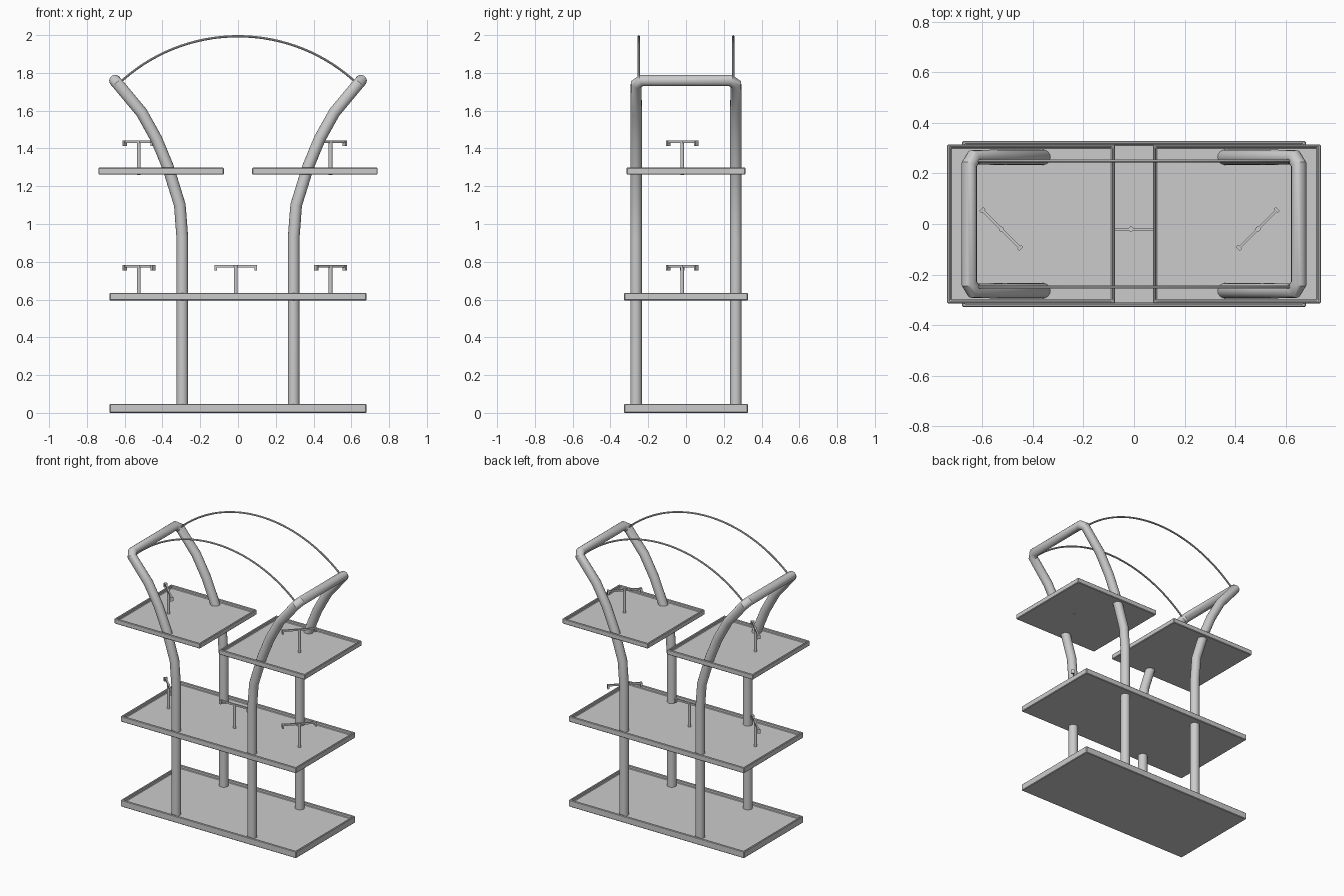
import bpy, bmesh, math
from mathutils import Matrix, Vector

if "Cube" in bpy.data.objects:
    bpy.data.objects.remove(bpy.data.objects["Cube"])


def finish(name, bm, smooth=False):
    bmesh.ops.recalc_face_normals(bm, faces=bm.faces)
    me = bpy.data.meshes.new(name)
    bm.to_mesh(me)
    bm.free()
    ob = bpy.data.objects.new(name, me)
    bpy.context.collection.objects.link(ob)
    if smooth:
        shade(ob)
    return ob


def shade(ob):
    bpy.ops.object.select_all(action='DESELECT')
    ob.select_set(True)
    bpy.context.view_layer.objects.active = ob
    bpy.ops.object.shade_smooth_by_angle(angle=math.radians(35))


def tube(name, pts, radius, res):
    # round bar swept along a polyline
    cu = bpy.data.curves.new(name, 'CURVE')
    cu.dimensions = '3D'
    cu.bevel_depth = radius
    cu.bevel_resolution = res
    cu.use_fill_caps = True
    sp = cu.splines.new('POLY')
    sp.points.add(len(pts) - 1)
    for p, co in zip(sp.points, pts):
        p.co = (*co, 1)
    ob = bpy.data.objects.new(name, cu)
    bpy.context.collection.objects.link(ob)
    bpy.ops.object.select_all(action='DESELECT')
    ob.select_set(True)
    bpy.context.view_layer.objects.active = ob
    bpy.ops.object.convert(target='MESH')
    shade(bpy.context.view_layer.objects.active)


def tray(name, cx, hx, hy, z0, z1, rim=0.018, recess=0.022):
    # shallow tray: box with inset, sunken top
    bm = bmesh.new()
    bmesh.ops.create_cube(bm, size=1, matrix=Matrix.Translation((cx, 0, (z0 + z1) / 2))
                          @ Matrix.Diagonal((2 * hx, 2 * hy, z1 - z0, 1)))
    bmesh.ops.recalc_face_normals(bm, faces=bm.faces)
    top = max(bm.faces, key=lambda f: f.calc_center_median().z)
    bmesh.ops.inset_region(bm, faces=[top], thickness=rim)
    inner = bmesh.ops.extrude_face_region(bm, geom=[top])
    bmesh.ops.translate(bm, vec=(0, 0, -recess),
                        verts=[v for v in inner['geom'] if isinstance(v, bmesh.types.BMVert)])
    if top.is_valid:
        bmesh.ops.delete(bm, geom=[top], context='FACES_ONLY')
    ob = finish(name, bm)
    mod = ob.modifiers.new('edge', 'BEVEL')
    mod.width = 0.004
    mod.segments = 1


def stand(name, x, z0, z1, angle):
    # T-shaped display stand: post, crossbar and two drooping tips
    bm = bmesh.new()
    bmesh.ops.create_cone(bm, cap_ends=True, segments=12, radius1=0.01, radius2=0.01,
                          depth=z1 - z0, matrix=Matrix.Translation((0, 0, (z0 + z1) / 2)))

    def box(c, s):
        bmesh.ops.create_cube(bm, size=1, matrix=Matrix.Translation(c) @ Matrix.Diagonal((*s, 1)))
    box((0, 0, z1 - 0.006), (0.224, 0.01, 0.012))
    for s in (-1, 1):
        box((s * 0.106, 0, z1 - 0.014), (0.012, 0.022, 0.028))
    bmesh.ops.transform(bm, verts=bm.verts, matrix=Matrix.Translation((x, -0.02, 0))
                        @ Matrix.Rotation(math.radians(angle), 4, 'Z'))
    finish(name, bm, True)


# trays
tray("base_tray", 0, 0.68, 0.328, 0.0, 0.048)
tray("middle_tray", 0, 0.68, 0.328, 0.595, 0.635)
for side, s in (("left", -1), ("right", 1)):
    tray(f"upper_tray_{side}", s * 0.407, 0.332, 0.315, 1.262, 1.298, recess=0.02)

# bent tube frames: up the front leg, across the top, down the back leg
profile = [(0.295, 0.015), (0.295, 0.93), (0.308, 1.1), (0.37, 1.3),
           (0.432, 1.45), (0.51, 1.59), (0.635, 1.74)]
for side, s in (("left", -1), ("right", 1)):
    front = [(s * x, -0.264, z) for x, z in profile] + [(s * 0.652, -0.235, 1.76)]
    back = [(x, -y, z) for x, y, z in reversed(front)]
    tube(f"tube_frame_{side}", front + back, 0.031, 6)

# thin arched rods between the frames
R, half = 0.92, math.asin(0.635 / 0.92)
for label, y in (("front", -0.25), ("back", 0.25)):
    arc = [(R * math.sin(t), y, 1.994 - R + R * math.cos(t))
           for t in [half * (i / 16 - 1) for i in range(33)]]
    tube(f"arch_rod_{label}", arc, 0.006, 2)

# display stands
for level, z0, z1 in (("middle", 0.6, 0.782), ("upper", 1.26, 1.442)):
    stand(f"{level}_stand_left", -0.525, z0, z1, -45)
    stand(f"{level}_stand_right", 0.49, z0, z1, 45)
stand("middle_stand_centre", -0.012, 0.6, 0.782, 0)
